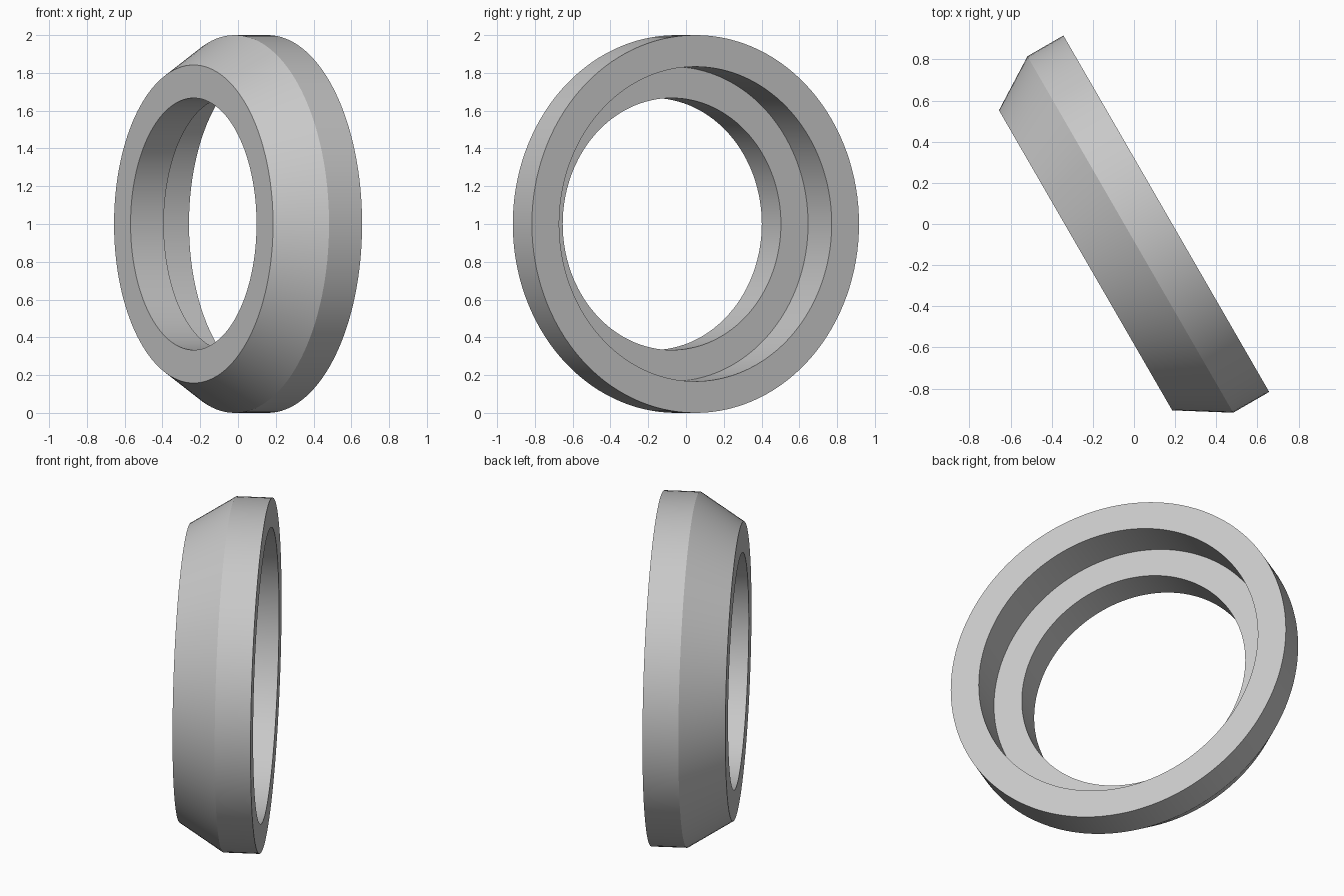
import bpy
import bmesh
from math import radians, tau

cube = bpy.data.objects.get("Cube")
if cube:
    bpy.data.objects.remove(cube, do_unlink=True)

SEGMENTS = 128

# Single plain grey material
grey = bpy.data.materials.new("light_grey")
grey.use_nodes = True
colour = (0.58, 0.58, 0.58, 1)
grey.diffuse_color = colour
grey.node_tree.nodes["Principled BSDF"].inputs["Base Color"].default_value = colour

# Cross-section as (radius, depth along axis): rim, chamfer, small bore, step, large bore
profile = [(1, 0), (1, -0.202), (0.842, -0.453), (0.667, -0.453),
           (0.667, -0.25), (0.833, -0.25), (0.833, 0)]

bm = bmesh.new()
verts = [bm.verts.new((r, 0, z)) for r, z in profile]
edges = [bm.edges.new((a, b)) for a, b in zip(verts, verts[1:] + verts[:1])]
bmesh.ops.spin(bm, geom=verts + edges, cent=(0, 0, 0), axis=(0, 0, 1),
               angle=tau, steps=SEGMENTS)
bmesh.ops.remove_doubles(bm, verts=bm.verts, dist=0.0005)
bmesh.ops.recalc_face_normals(bm, faces=bm.faces)

mesh = bpy.data.meshes.new("stepped_ring")
bm.to_mesh(mesh)
bm.free()
mesh.materials.append(grey)

# Stand the ring upright and turn it about the vertical
ring = bpy.data.objects.new("stepped_ring", mesh)
bpy.context.collection.objects.link(ring)
ring.location = (0.157, 0.05, 1)
ring.rotation_euler = (0, radians(90), radians(30))

bpy.ops.object.select_all(action="DESELECT")
ring.select_set(True)
bpy.context.view_layer.objects.active = ring
bpy.ops.object.shade_smooth_by_angle(angle=radians(25))
